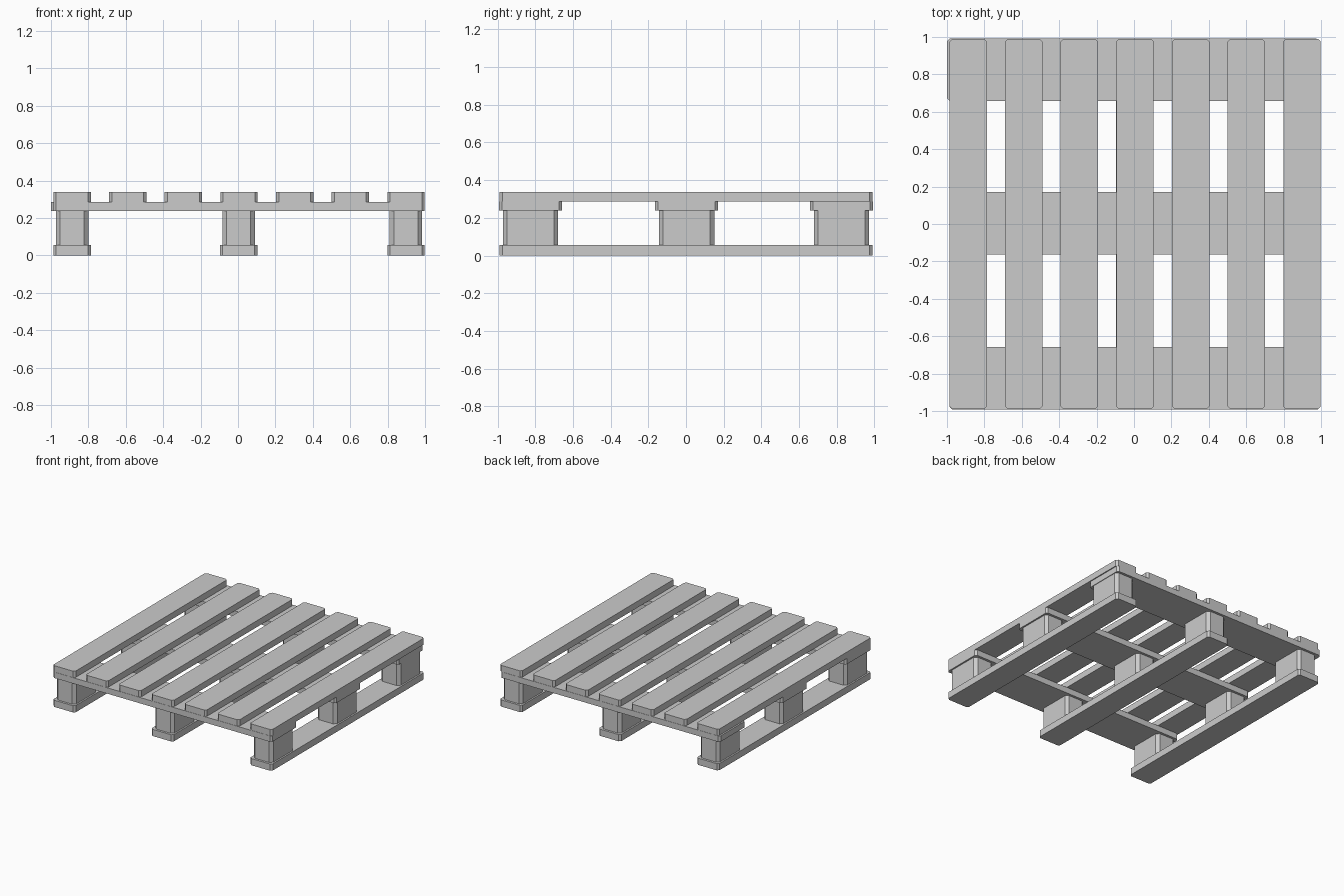
import bpy, bmesh

if "Cube" in bpy.data.objects:
    bpy.data.objects.remove(bpy.data.objects["Cube"])


def plank(name, x0, x1, y0, y1, z0, z1, chamfer):
    """Box whose four upright edges are cut with a flat chamfer."""
    c = chamfer
    outline = [(x0 + c, y0), (x1 - c, y0), (x1, y0 + c), (x1, y1 - c),
               (x1 - c, y1), (x0 + c, y1), (x0, y1 - c), (x0, y0 + c)]
    bm = bmesh.new()
    base = bm.faces.new([bm.verts.new((x, y, z0)) for x, y in outline])
    top = bmesh.ops.extrude_face_region(bm, geom=[base])["geom"]
    verts = [g for g in top if isinstance(g, bmesh.types.BMVert)]
    bmesh.ops.translate(bm, verts=verts, vec=(0, 0, z1 - z0))
    # the extrusion may drop the base face, so close it again
    bmesh.ops.holes_fill(bm, edges=[e for e in bm.edges if e.is_boundary], sides=0)
    bmesh.ops.recalc_face_normals(bm, faces=bm.faces)
    mesh = bpy.data.meshes.new(name)
    bm.to_mesh(mesh)
    bm.free()
    obj = bpy.data.objects.new(name, mesh)
    bpy.context.collection.objects.link(obj)
    return obj


END = 0.99                      # half length of the long boards
Z_BOTTOM, Z_BLOCK, Z_CROSS, Z_TOP = 0.055, 0.238, 0.286, 0.338
RUNNERS = {"left": -0.887, "middle": 0.003, "right": 0.898}
ROWS = {"front": -0.825, "middle": 0.003, "back": 0.825}

# Top slats running front to back
for i in range(7):
    x = -0.887 + i * 1.785 / 6
    plank(f"top_slat_{i + 1}", x - 0.1, x + 0.1, -END, END, Z_CROSS, Z_TOP, 0.015)

# Wide cross boards under the slats; the back one sits slightly to the left
for row, y in ROWS.items():
    left, right = (-1.0, 0.99) if row == "back" else (-0.987, 0.998)
    plank(f"{row}_cross_board", left, right, y - 0.167, y + 0.167,
          Z_BLOCK, Z_CROSS, 0.015)

# Bottom runners, each carrying three spacer blocks
for side, x in RUNNERS.items():
    plank(f"{side}_bottom_runner", x - 0.1, x + 0.1, -END, END, 0, Z_BOTTOM, 0.015)
    for row, y in ROWS.items():
        plank(f"{side}_{row}_block", x - 0.087, x + 0.087, y - 0.147, y + 0.147,
              Z_BOTTOM, Z_BLOCK, 0.023)
